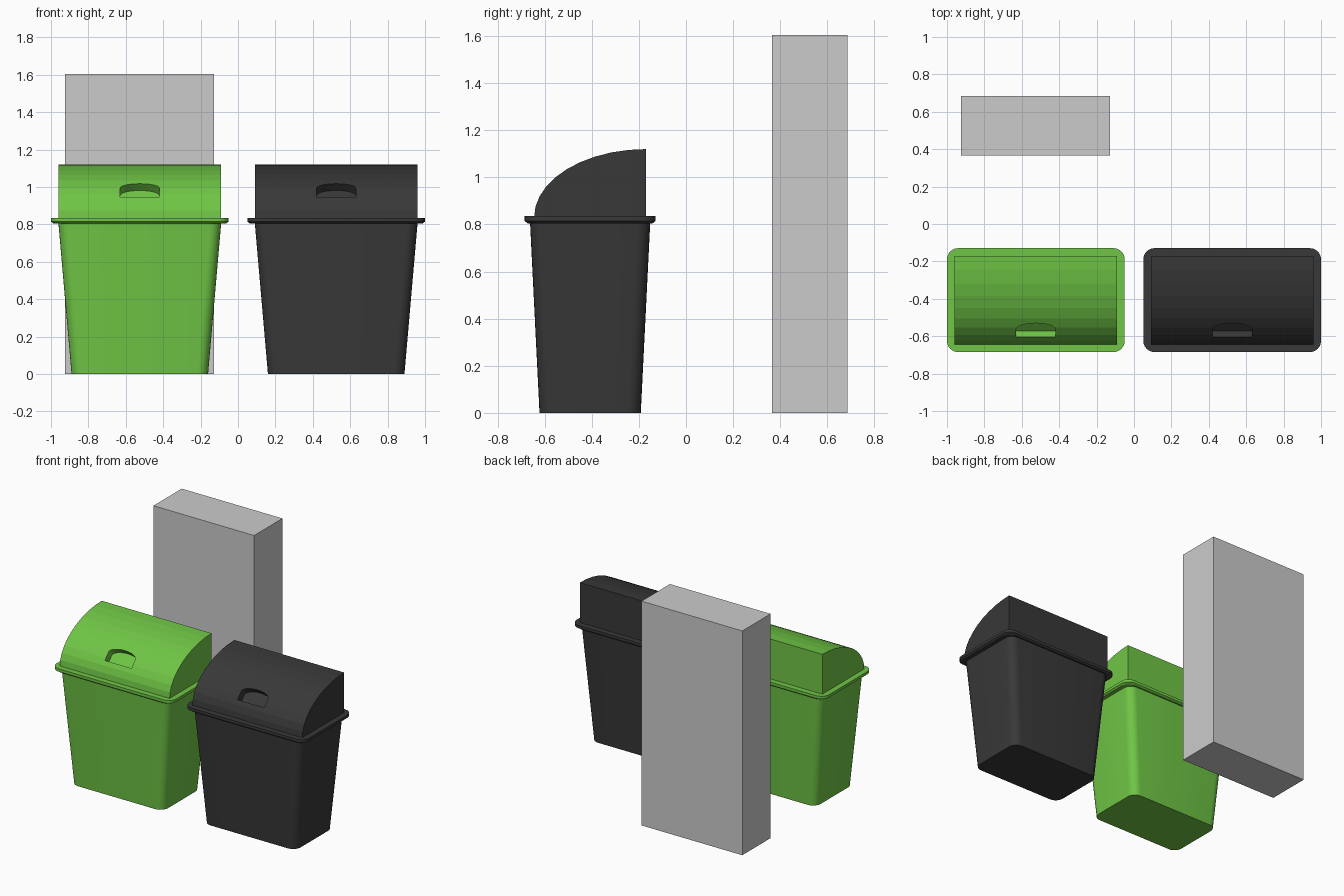
import bpy, bmesh, math
from mathutils import Vector

if "Cube" in bpy.data.objects:
    bpy.data.objects.remove(bpy.data.objects["Cube"])

CY = -0.407  # bin centre in y


def material(name, rgb):
    m = bpy.data.materials.new(name)
    m.diffuse_color = (*rgb, 1)
    m.use_nodes = True
    m.node_tree.nodes["Principled BSDF"].inputs["Base Color"].default_value = m.diffuse_color
    return m


def make_object(name, bm, mat=None):
    bmesh.ops.recalc_face_normals(bm, faces=bm.faces)
    me = bpy.data.meshes.new(name)
    bm.to_mesh(me)
    bm.free()
    ob = bpy.data.objects.new(name, me)
    bpy.context.collection.objects.link(ob)
    if mat:
        me.materials.append(mat)
    return ob


def rounded_rect(hx, hy, r, n=6):
    pts = []
    for k, (sx, sy) in enumerate([(1, 1), (-1, 1), (-1, -1), (1, -1)]):
        for i in range(n + 1):
            a = math.pi / 2 * (k + i / n)
            pts.append((sx * (hx - r) + r * math.cos(a), sy * (hy - r) + r * math.sin(a)))
    return pts


def loft(name, rings, mat):
    """Capped loft through (half_x, half_y, radius, z) rounded rectangles."""
    bm = bmesh.new()
    loops = [[bm.verts.new((x, y, z)) for x, y in rounded_rect(hx, hy, r)]
             for hx, hy, r, z in rings]
    for a, b in zip(loops, loops[1:]):
        for i in range(len(a)):
            j = (i + 1) % len(a)
            bm.faces.new((a[i], a[j], b[j], b[i]))
    bm.faces.new(loops[0])
    bm.faces.new(loops[-1])
    return make_object(name, bm, mat)


def prism(name, points, offset, mat=None):
    bm = bmesh.new()
    face = bm.faces.new([bm.verts.new(p) for p in points])
    ext = bmesh.ops.extrude_face_region(bm, geom=[face])
    bmesh.ops.translate(bm, vec=offset,
                        verts=[v for v in ext["geom"] if isinstance(v, bmesh.types.BMVert)])
    return make_object(name, bm, mat)


def smooth(ob):
    bpy.ops.object.select_all(action='DESELECT')
    ob.select_set(True)
    bpy.context.view_layer.objects.active = ob
    bpy.ops.object.shade_smooth_by_angle(angle=math.radians(30))


def build_bin(prefix, cx, mat):
    # tapered body with rounded corners and an overhanging rim
    body = loft(prefix + "_bin_body", [
        (0.365, 0.215, 0.06, 0.0),
        (0.435, 0.255, 0.06, 0.805),
        (0.462, 0.265, 0.06, 0.805),
        (0.475, 0.278, 0.06, 0.815),
        (0.475, 0.278, 0.06, 0.835)], mat)
    body.location = (cx, CY, 0)
    smooth(body)

    # quarter-round lid
    back, base, n = 0.237, 0.83, 10
    prof = [(-0.435, back, base)]
    for i in range(n + 1):
        a = math.pi / 2 * i / n
        prof.append((-0.435, back - 0.475 * math.cos(a), base + 0.29 * math.sin(a)))
    lid = prism(prefix + "_bin_lid", prof, (0.87, 0, 0), mat)
    lid.location = (cx, CY, 0)

    # arched finger recess cut square to the lid surface
    up = Vector((0, 0.075, 0.07)).normalized()
    out = Vector((0, -0.07, 0.075)).normalized()
    origin = Vector((cx, -0.605, 0.948)) - out * 0.05
    arch = [(-0.105, 0.0), (0.105, 0.0)]
    arch += [(0.105 * math.cos(math.pi * i / 12), 0.062 + 0.04 * math.sin(math.pi * i / 12))
             for i in range(13)]
    cutter = prism("recess_cutter", [origin + Vector((u, 0, 0)) + up * v for u, v in arch],
                   out * 0.2, mat)
    cutter.hide_render = True
    mod = lid.modifiers.new("finger_recess", 'BOOLEAN')
    mod.operation, mod.solver, mod.object = 'DIFFERENCE', 'EXACT', cutter
    bpy.ops.object.select_all(action='DESELECT')
    bpy.context.view_layer.objects.active = lid
    lid.select_set(True)
    bpy.ops.object.modifier_apply(modifier=mod.name)
    bpy.data.objects.remove(cutter)


# pair of waste bins
build_bin("green", -0.525, material("green", (0.16, 0.56, 0.06)))
build_bin("black", 0.525, material("black", (0.04, 0.04, 0.04)))

# plain upright block behind the green bin
prism("back_block", [(-0.925, 0.365, 0), (-0.128, 0.365, 0), (-0.128, 0.685, 0), (-0.925, 0.685, 0)],
      (0, 0, 1.605))
